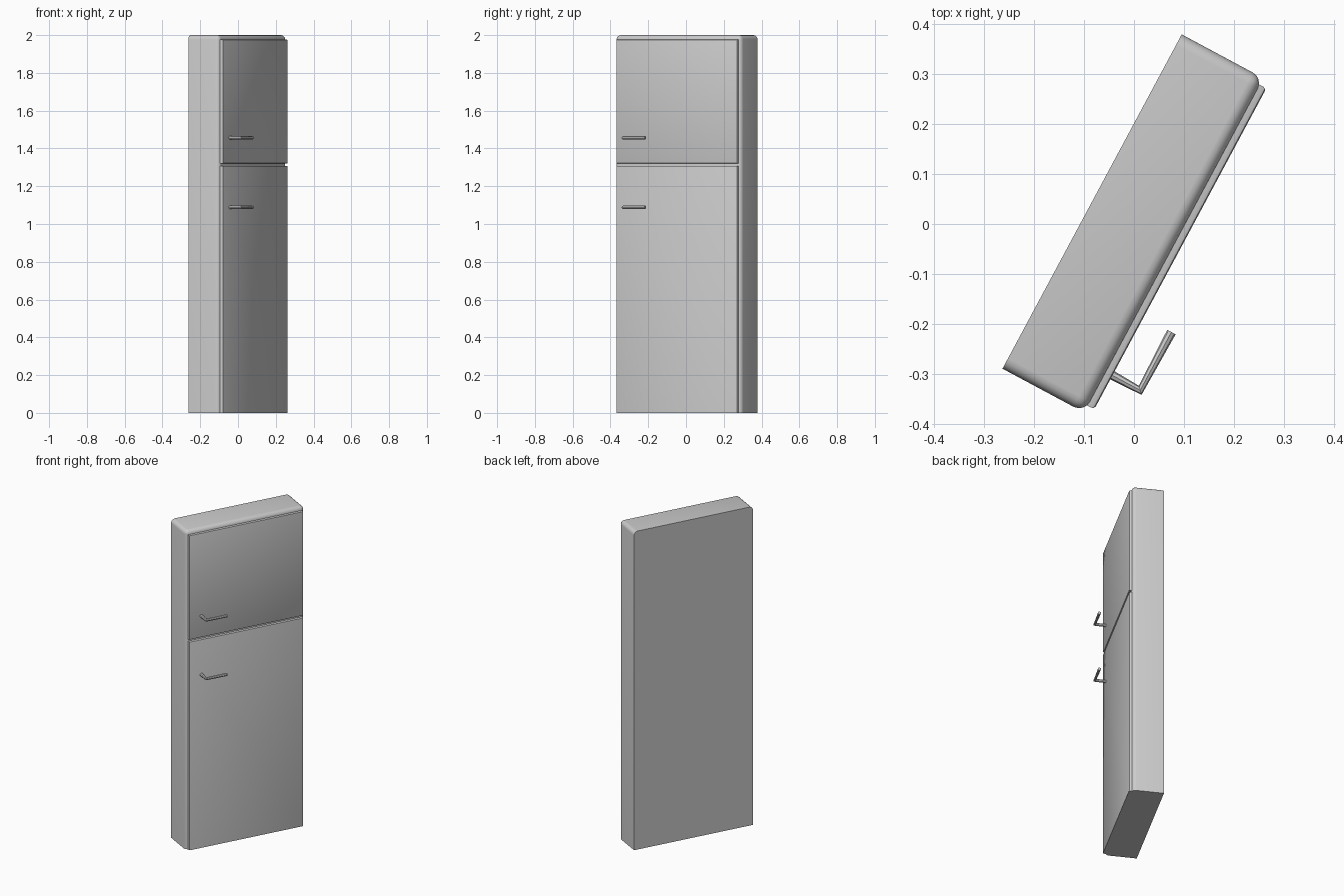
import bpy, bmesh, math
from mathutils import Matrix

if "Cube" in bpy.data.objects:
    bpy.data.objects.remove(bpy.data.objects["Cube"])

# Local frame: x along the width, -y towards the doors; then turned about z
TURN = Matrix.Rotation(math.radians(61.8), 4, 'Z')


def finish(obj, angle=35):
    obj.matrix_world = TURN
    bpy.context.view_layer.objects.active = obj
    obj.select_set(True)
    bpy.ops.object.shade_smooth_by_angle(angle=math.radians(angle))
    obj.select_set(False)


def box(name, x, y, z, radius, segments, pick):
    """Box with the edges chosen by pick(midpoint) rounded."""
    bm = bmesh.new()
    bmesh.ops.create_cube(bm, size=1)
    for v in bm.verts:
        v.co = [lo + (c + 0.5) * (hi - lo) for c, (lo, hi) in zip(v.co, (x, y, z))]
    edges = [e for e in bm.edges if pick((e.verts[0].co + e.verts[1].co) / 2)]
    bmesh.ops.bevel(bm, geom=edges, offset=radius, offset_type='OFFSET',
                    segments=segments, profile=0.5, affect='EDGES')
    me = bpy.data.meshes.new(name)
    bm.to_mesh(me)
    bm.free()
    obj = bpy.data.objects.new(name, me)
    bpy.context.collection.objects.link(obj)
    finish(obj)
    return obj


# Cabinet: sharp back and base, rounded front uprights and top rim
box("cabinet", (-0.379, 0.379), (-0.09, 0.095), (0, 2), 0.024, 4,
    lambda m: m.y < 0.09 and m.z > 0.5)

# Doors: front rim softened
for name, z in (("fridge_door", (0.0, 1.308)), ("freezer_door", (1.32, 1.976))):
    box(name, (-0.364, 0.364), (-0.105, -0.08), z, 0.007, 2,
        lambda m: m.y < -0.1 and m.z > 0.1)

# L-shaped bar handles
for name, z in (("fridge_handle", 1.088), ("freezer_handle", 1.456)):
    cu = bpy.data.curves.new(name, 'CURVE')
    cu.dimensions = '3D'
    cu.bevel_depth = 0.0095
    cu.bevel_resolution = 2
    cu.use_fill_caps = True
    sp = cu.splines.new('POLY')
    path = [(-0.287, -0.10), (-0.287, -0.168), (-0.155, -0.168)]
    sp.points.add(len(path) - 1)
    for p, (px, py) in zip(sp.points, path):
        p.co = (px, py, z, 1)
    obj = bpy.data.objects.new(name, cu)
    bpy.context.collection.objects.link(obj)
    bpy.context.view_layer.objects.active = obj
    obj.select_set(True)
    bpy.ops.object.convert(target='MESH')
    finish(bpy.context.view_layer.objects.active)
